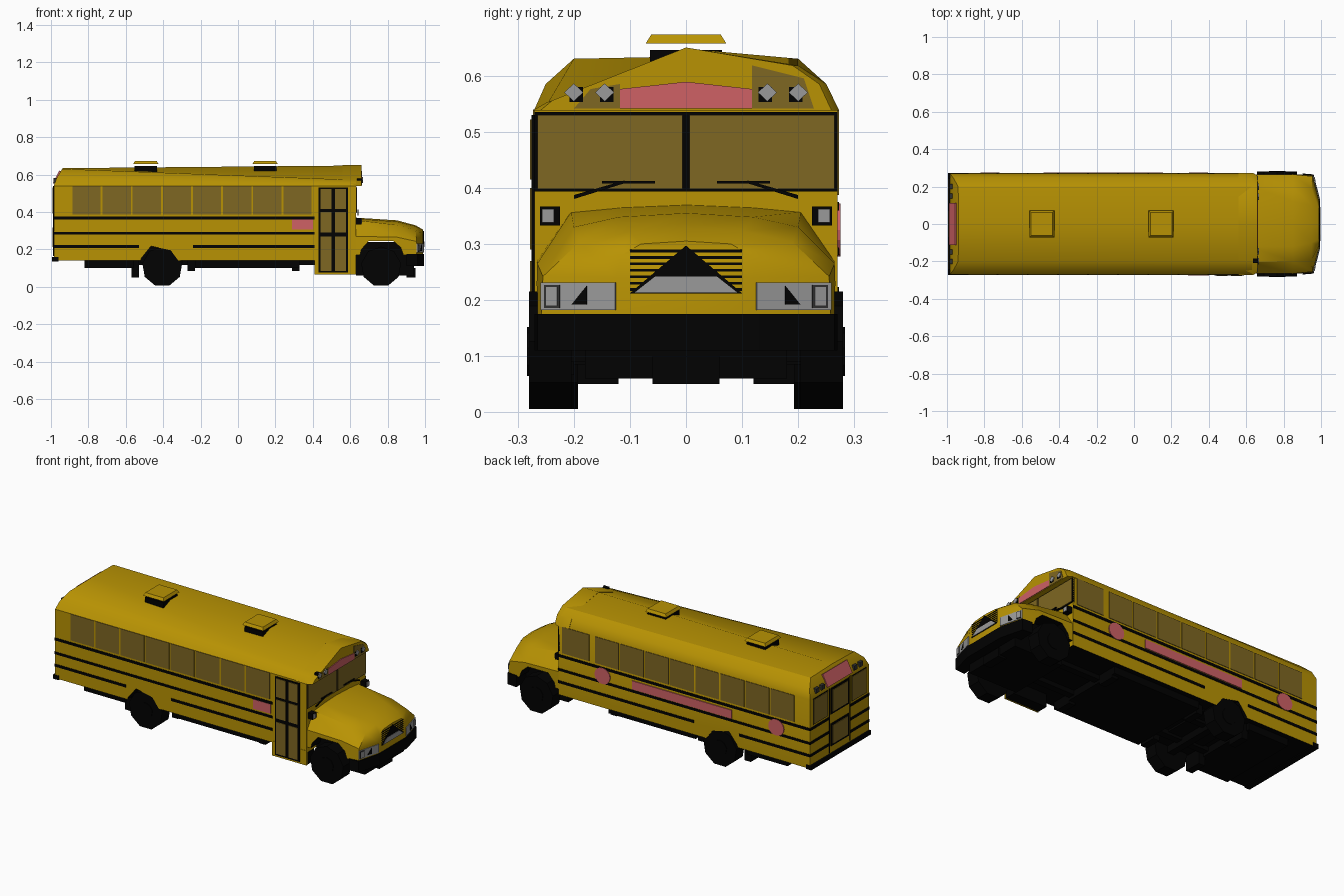
import bpy, bmesh, math
from mathutils import Vector

cube = bpy.data.objects.get("Cube")
if cube:
    bpy.data.objects.remove(cube, do_unlink=True)


def material(name, r, g, b):
    m = bpy.data.materials.new(name)
    m.use_nodes = True
    m.diffuse_color = (r, g, b, 1)
    m.node_tree.nodes["Principled BSDF"].inputs["Base Color"].default_value = (r, g, b, 1)
    return m


YELLOW = material("bus yellow", .48, .29, .001)
GLASS = material("tinted glass", .21, .135, .016)
BLACK = material("black trim", .0005, .0005, .0005)
PINK = material("pink panel", .62, .12, .13)
GREY = material("lamp grey", .32, .32, .32)
DARK = material("dark grey", .03, .03, .03)


def finish(name, bm, mat, smooth=False):
    bmesh.ops.recalc_face_normals(bm, faces=bm.faces)
    mesh = bpy.data.meshes.new(name)
    bm.to_mesh(mesh)
    bm.free()
    mesh.materials.append(mat)
    ob = bpy.data.objects.new(name, mesh)
    bpy.context.collection.objects.link(ob)
    if smooth:
        bpy.ops.object.select_all(action='DESELECT')
        ob.select_set(True)
        bpy.context.view_layer.objects.active = ob
        bpy.ops.object.shade_smooth_by_angle(angle=math.radians(32))
    return ob


def box(name, x, y, z, mat, taper=1):
    """Box from (min, max) ranges, top optionally narrowed."""
    bm = bmesh.new()
    bmesh.ops.create_cube(bm, size=1)
    for v in bm.verts:
        k = taper if v.co.z > 0 else 1
        v.co = [(r[0] + r[1]) / 2 + c * s * (r[1] - r[0])
                for r, c, s in zip((x, y, z), v.co, (k, k, 1))]
    return finish(name, bm, mat)


def plate(name, pts, mat, offset):
    """Polygon extruded along the offset vector."""
    bm = bmesh.new()
    f = bm.faces.new([bm.verts.new(p) for p in pts])
    new = bmesh.ops.extrude_face_region(bm, geom=[f])["geom"]
    bmesh.ops.translate(bm, vec=Vector(offset), verts=[g for g in new if isinstance(g, bmesh.types.BMVert)])
    return finish(name, bm, mat)


def loft(name, sections, mat, flatten=False):
    """Skin mirrored half sections, each running from the bottom edge up to the centre line."""
    bm = bmesh.new()
    rings = []
    for s in sections:
        full = s + [(x, -y, z) for x, y, z in reversed(s[:-1])]
        rings.append([bm.verts.new(p) for p in full])
    n = len(rings[0])
    for a, b in zip(rings, rings[1:]):
        for i in range(n):
            j = (i + 1) % n
            bm.faces.new((a[i], a[j], b[j], b[i]))
    for r in (rings[0], rings[-1]):
        for i in range(n // 2):
            bm.faces.new([r[i], r[i + 1]] + ([r[n - 2 - i]] if n - 2 - i != i + 1 else []) + [r[n - 1 - i]])
    if flatten:
        # The right front shoulder of the roof falls straight from the ridge to the wall
        for v in bm.verts:
            if v.co.x > .5 and v.co.y < -.1 and v.co.z > .56:
                v.co.z = .65 + .395 * v.co.y
    return finish(name, bm, mat, True)


def cut_arch(ob, outline):
    """Cut a wheel arch across the part, then blacken every face looking down."""
    cutter = plate("arch_cutter", [(x, -.4, z) for x, z in outline], BLACK, (0, .8, 0))
    cutter.hide_render = True
    mod = ob.modifiers.new("arch", 'BOOLEAN')
    mod.operation, mod.object, mod.solver = 'DIFFERENCE', cutter, 'EXACT'
    bpy.context.view_layer.objects.active = ob
    bpy.ops.object.modifier_apply(modifier=mod.name)
    bpy.data.objects.remove(cutter, do_unlink=True)
    if len(ob.data.materials) < 2:
        ob.data.materials.append(BLACK)
    for p in ob.data.polygons:
        p.material_index = 1 if p.normal.z < -.2 else 0


# Passenger body with sloped rear roof edge
rear = [(-.985, .27, .14), (-.985, .27, .54), (-.968, .25, .585), (-.94, .2, .63), (-.938, 0, .634)]
front = [(.63, .27, .14), (.63, .27, .54), (.63, .245, .59), (.63, .2, .618), (.63, 0, .648)]
body = loft("body", [rear, front], YELLOW, True)
cut_arch(body, [(-.54, .1), (-.515, .155), (-.465, .217), (-.36, .195), (-.29, .1)])

# Roof cap over the windshield
loft("roof_cap", [[(x, y * k, z) for y, z in ((.273, .538), (.25, .585), (.2, .618), (0, .65))]
                  for x, k in ((.56, 1), (.635, 1), (.66, .95))], YELLOW, True)

# Hood
hood = loft("hood", [
    [(.62, .265, .17), (.62, .265, .27), (.62, .205, .357), (.62, .12, .365), (.62, 0, .37)],
    [(.85, .268, .17), (.85, .265, .265), (.85, .2, .33), (.85, .12, .348), (.85, 0, .355)],
    [(.955, .258, .17), (.955, .255, .242), (.95, .19, .303), (.95, .1, .323), (.95, 0, .328)],
    [(.99, .125, .17), (.99, .125, .24), (.99, .115, .28), (.99, .08, .3), (.99, 0, .305)]], YELLOW)
cut_arch(hood, [(.635, .1), (.66, .2), (.7, .245), (.83, .245), (.87, .21), (.91, .1)])

# Underbody
box("engine_block", (.63, .94), (-.18, .18), (.06, .24), BLACK)
box("front_crossmember", (.9, .95), (-.06, .06), (.05, .1), BLACK)
box("rear_wheel_well", (-.525, -.295), (-.2, .2), (.13, .225), BLACK)
for s, e in ((-.82, -.56), (-.23, .33)):
    box("floor_frame", (s, e), (-.24, .24), (.1, .15), BLACK)
for s in (-1, 1):
    box("chassis_rail", (-.82, .93), (s * .1 - .02, s * .1 + .02), (.115, .16), BLACK)
    for x, z in ((-.55, .05), (-.25, .085), (.31, .085)):
        box("mud_flap", (x - .02, x + .02), (s * .17 - .05, s * .17 + .05), (z, .15), BLACK)

# Bumpers
bump = [(.9, -.27), (.96, -.265), (.995, -.13), (.995, .13), (.96, .265), (.9, .27)]
plate("front_bumper", [(x, y, .11) for x, y in bump], BLACK, (0, 0, .065))
box("rear_bumper", (-.995, -.96), (-.273, .273), (.135, .16), BLACK)

# Wheels and axles, the rear pair tucked inside the arches
for x, name, mid in ((.765, "front", .242), (-.405, "rear", .23)):
    box(name + "_axle", (x - .02, x + .02), (-.22, .22), (.09, .13), BLACK)
    for s in (-1, 1):
        for part, r, y, depth in (("wheel", .108, mid, .075), ("hub", .045, mid + .008, .066)):
            bm = bmesh.new()
            bmesh.ops.create_cone(bm, cap_ends=True, segments=9, radius1=r, radius2=r, depth=depth)
            for v in bm.verts:
                v.co = (x + v.co.x, s * y + v.co.z, .107 + v.co.y)
            finish(name + "_" + part, bm, BLACK)

# Side stripes and windows
W = .27
for s in (-1, 1):
    def side(name, x0, x1, z0, z1, mat):
        box(name, (x0, x1), sorted((s * (W - .01), s * (W + .003))), (z0, z1), mat)
    end = .41 if s < 0 else .63
    side("upper_stripe", -.985, end, .36, .375, BLACK)
    side("middle_stripe", -.985, end, .28, .294, BLACK)
    side("lower_stripe_rear", -.985, -.53, .208, .223, BLACK)
    side("lower_stripe_front", -.24, end, .208, .223, BLACK)
    for i in range(8):
        x = -.89 + i * .161
        side("side_window", x + .005, x + .156, .387, .54, GLASS)
side("driver_window", .43, .605, .387, .54, GLASS)

# Pink panels on the sides
box("right_panel", (.29, .4), (-.275, -.26), (.305, .36), PINK)
box("left_banner", (-.485, .155), (.26, .275), (.298, .348), PINK)
for cx in (.345, -.77):
    ring = [(cx + .05 * math.cos(a * math.pi / 8), .267, .325 + .047 * math.sin(a * math.pi / 8)) for a in range(16)]
    plate("left_disc", ring, PINK, (0, .008, 0))

# Entrance door with skirt
box("door_skirt", (.41, .63), (-.272, -.264), (.065, .15), YELLOW)
box("step_well", (.412, .628), (-.265, -.2), (.066, .15), BLACK)
box("door_frame", (.43, .588), (-.275, -.26), (.075, .53), BLACK)
for x in (.44, .518):
    for z0, z1 in ((.085, .27), (.29, .4), (.415, .522)):
        box("door_pane", (x, x + .06), (-.278, -.27), (z0, z1), GLASS)

# Windshield, wipers, front lamps, mirrors and headlights
box("windshield_frame", (.62, .633), (-.27, .27), (.393, .535), BLACK)
for s in (-1, 1):
    def span(a, b):
        return sorted((s * a, s * b))
    box("windshield", (.625, .637), span(.006, .265), (.398, .53), GLASS)
    plate("wiper", [(.638, s * .2, .38), (.638, s * .11, .408), (.638, s * .11, .413), (.638, s * .2, .387)],
          BLACK, (.006, 0, 0))
    box("wiper_blade", (.638, .645), span(.055, .15), (.408, .412), BLACK)
    box("mirror", (.63, .66), span(.225, .26), (.333, .367), BLACK)
    box("mirror_face", (.655, .663), span(.235, .257), (.338, .362), GREY)
    for y in (.145, .2):
        box("lamp_surround", (.635, .664), span(y - .016, y + .008), (.553, .58), BLACK)
        plate("warning_lamp", [(.662, s * y + a, .57 + b) for a, b in
                               ((.017, 0), (0, .016), (-.017, 0), (0, -.016))], GREY, (.005, 0, 0))
    for name, a, b, z0, z1, t, mat in (("headlight", 0, 1, .182, .231, .004, GREY),
                                       ("signal_frame", .74, .95, .186, .227, .006, DARK),
                                       ("turn_signal", .77, .92, .19, .223, .008, GREY)):
        p = [(.99 - .035 * k, s * (.125 + .133 * k)) for k in (a, b)]
        plate(name, [(*p[0], z0), (*p[1], z0), (*p[1], z1), (*p[0], z1)], mat, (t, s * t * .3, 0))
    p = [(.99 - .035 * k, s * (.125 + .133 * k)) for k in (.38, .58)]
    plate("headlight_shade", [(*p[0], .225), (*p[0], .192), (*p[1], .192)], BLACK, (.006, s * .002, 0))
plate("front_sign", [(.657, y, z) for y, z in ((-.118, .541), (.118, .541), (.118, .576), (0, .589), (-.118, .576))],
      PINK, (.007, 0, 0))

# Tinted panels behind the front warning lamps
plate("left_lamp_panel", [(.657, y, z) for y, z in ((.118, .541), (.228, .541), (.21, .595), (.118, .618))],
      GLASS, (.005, 0, 0))
plate("right_lamp_panel", [(.657, y, z) for y, z in ((-.118, .541), (-.2, .541), (-.17, .576), (-.118, .585))],
      GLASS, (.005, 0, 0))

# Grille
for i in range(7):
    z = .216 + i * .0115
    box("grille_slot", (.985, .992), (-.1, .1), (z, z + .005), BLACK)
plate("grille_peak", [(.99, -.1, .212), (.99, .1, .212), (.99, 0, .297)], BLACK, (.004, 0, 0))
plate("grille_base", [(.99, -.092, .213), (.99, .092, .213), (.99, .055, .242), (.99, -.055, .242)], GREY, (.006, 0, 0))

# Rear end: emergency door, windows, stripes, lamps and sign
for z0, z1 in ((.385, .535), (.2, .33)):
    box("rear_door_frame", (-.989, -.97), (-.082, .082), (z0, z1), BLACK)
    box("rear_door_window", (-.992, -.97), (-.07, .07), (z0 + .012, z1 - .012), GLASS)
for s in (-1, 1):
    box("rear_window_frame", (-.988, -.97), sorted((s * .108, s * .245)), (.387, .535), BLACK)
    box("rear_window", (-.991, -.97), sorted((s * .112, s * .241)), (.391, .531), GLASS)
    box("door_seam", (-.988, -.97), sorted((s * .093, s * .098)), (.165, .54), BLACK)
    for z in (.36, .28, .208):
        box("rear_stripe", (-.988, -.97), sorted((s * .1, s * .27)), (z, z + .015), BLACK)
    for y in (.15, .2):
        box("rear_warning_lamp", (-.986, -.95), sorted((s * (y - .014), s * (y + .014))), (.555, .582), DARK)
plate("rear_sign", [(-.983, -.112, .55), (-.983, .112, .55), (-.949, .112, .617), (-.949, -.112, .617)],
      PINK, (-.007, 0, .004))

# Roof hatches, with the lids raised clear of the vents
for x in (-.493, .145):
    box("hatch_vent", (x - .06, x + .06), (-.064, .064), (.6, .646), BLACK)
    box("hatch_lid", (x - .067, x + .067), (-.072, .072), (.657, .673), YELLOW, .86)
